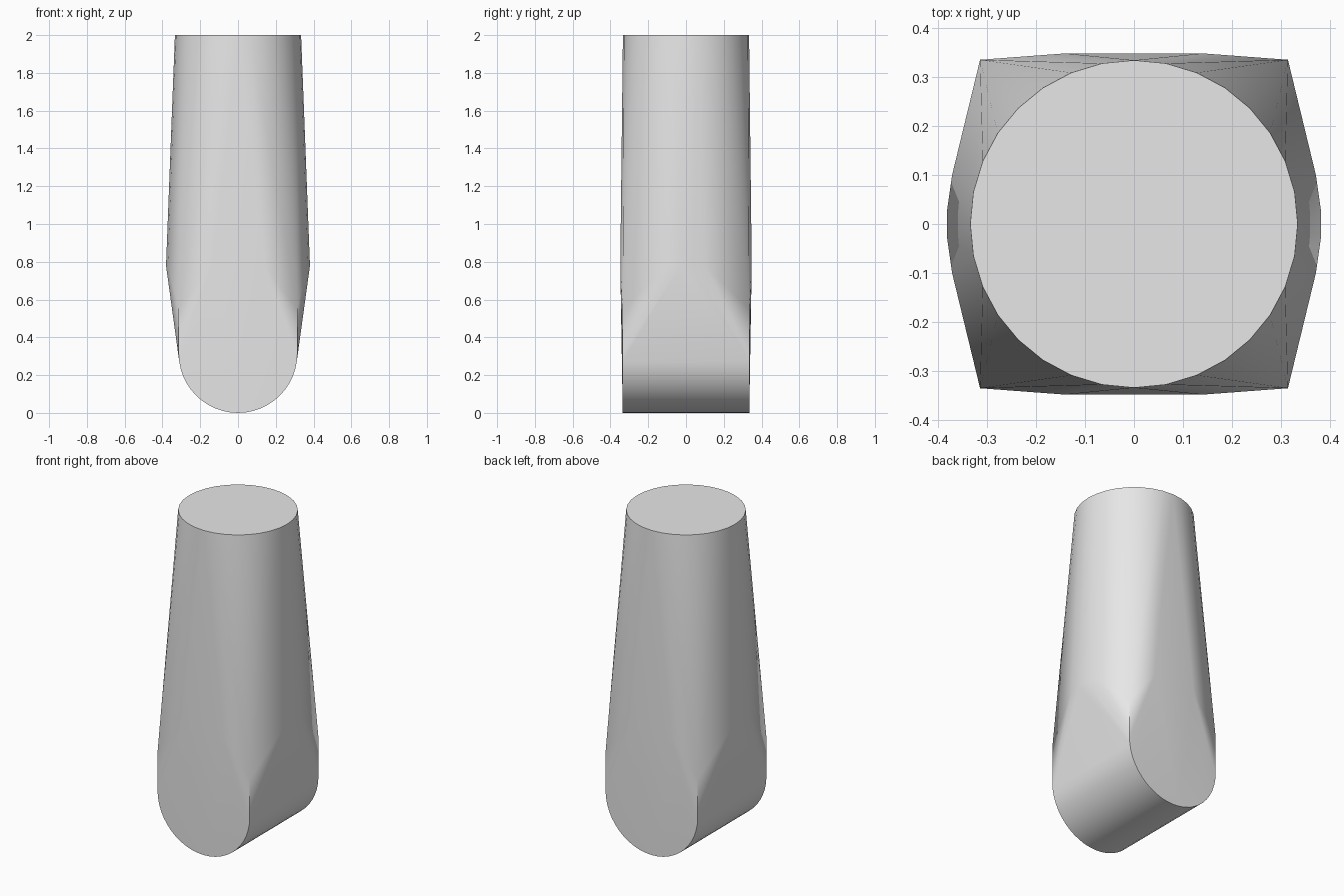
import bpy, bmesh
from math import cos, sin, pi, tau, radians

cube = bpy.data.objects.get("Cube")
if cube:
    bpy.data.objects.remove(cube, do_unlink=True)

TOP_RADIUS, HEIGHT = 0.334, 2.0
FOOT_RADIUS, FOOT_Y, SHOULDER_Z = 0.314, 0.335, 0.55
WAIST_Z = 0.78

grey = bpy.data.materials.new("light_grey")
grey.use_nodes = True
grey.diffuse_color = (0.8, 0.8, 0.8, 1)
grey.node_tree.nodes["Principled BSDF"].inputs["Base Color"].default_value = (0.8, 0.8, 0.8, 1)

# Round top rim
points = [(TOP_RADIUS * cos(i * tau / 32), TOP_RADIUS * sin(i * tau / 32), HEIGHT)
          for i in range(32)]

# Rounded foot running front to back, with upright shoulders
for y in (-FOOT_Y, FOOT_Y):
    for i in range(25):
        a = pi + i * pi / 24
        points.append((FOOT_RADIUS * cos(a), y, FOOT_RADIUS * (1 + sin(a))))
    points += [(s * FOOT_RADIUS, y, SHOULDER_Z) for s in (-1, 1)]

# Slight bulge at the waist
for sx in (-1, 1):
    for sy in (-1, 1):
        for x, y in ((0.381, 0.03), (0.371, 0.10), (0.14, 0.348)):
            points.append((sx * x, sy * y, WAIST_Z))

# Stretch one skin around all the sections
bm = bmesh.new()
for p in points:
    bm.verts.new(p)
bmesh.ops.convex_hull(bm, input=bm.verts[:], use_existing_faces=False)
bmesh.ops.delete(bm, geom=[v for v in bm.verts if not v.link_faces], context='VERTS')
bmesh.ops.dissolve_limit(bm, angle_limit=radians(0.1), verts=bm.verts[:], edges=bm.edges[:])
bmesh.ops.recalc_face_normals(bm, faces=bm.faces[:])

mesh = bpy.data.meshes.new("tapered_post")
bm.to_mesh(mesh)
bm.free()
mesh.materials.append(grey)
post = bpy.data.objects.new("tapered_post", mesh)
bpy.context.collection.objects.link(post)

# Smooth sides, crisp rims
bpy.ops.object.select_all(action='DESELECT')
post.select_set(True)
bpy.context.view_layer.objects.active = post
bpy.ops.object.shade_smooth_by_angle(angle=radians(30))
